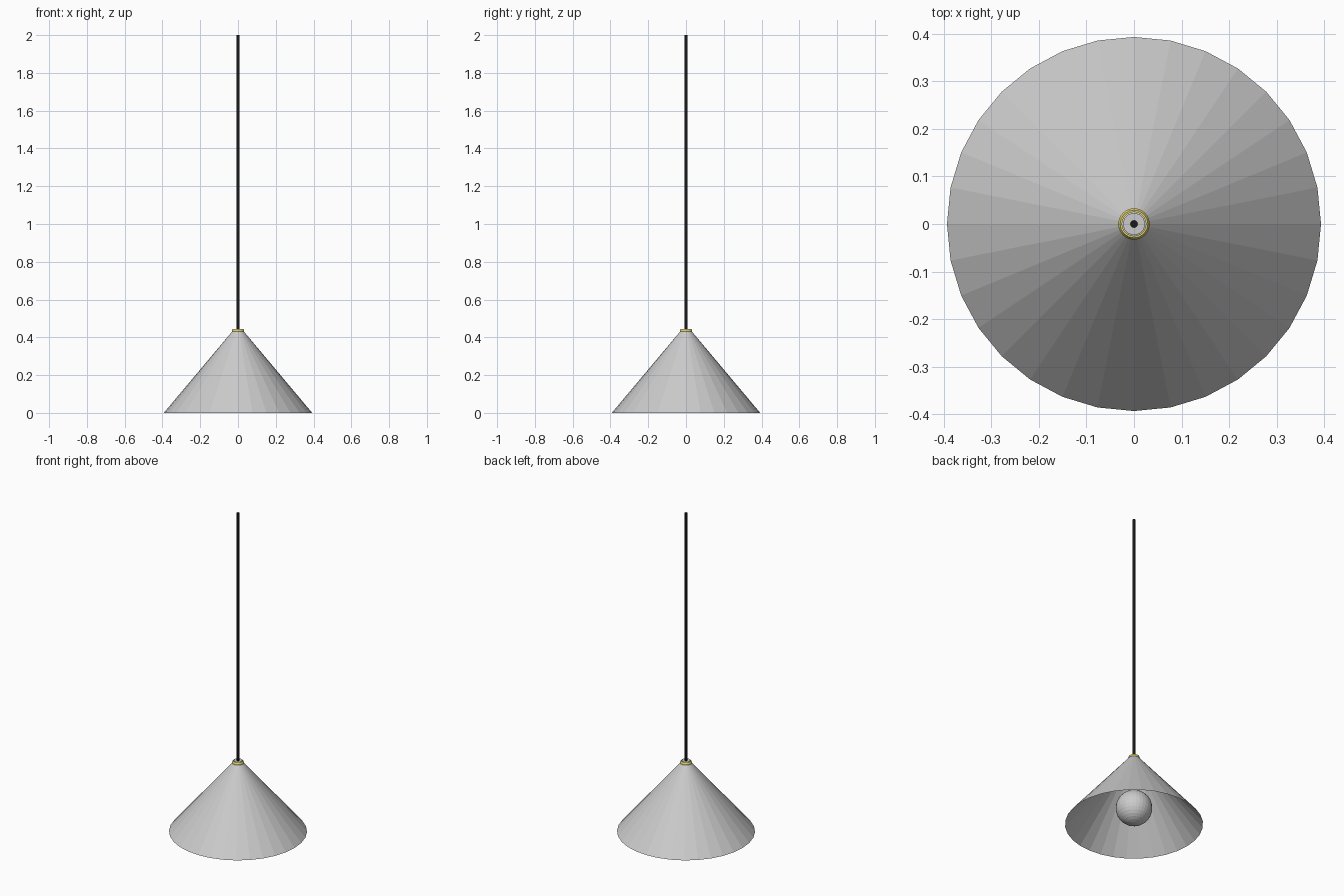
import bpy, math
from mathutils import Matrix

if "Cube" in bpy.data.objects:
    bpy.data.objects.remove(bpy.data.objects["Cube"])

SIDES = 32


def paint(obj, name, color):
    mat = bpy.data.materials.new(name)
    mat.diffuse_color = color
    mat.use_nodes = True
    mat.node_tree.nodes["Principled BSDF"].inputs["Base Color"].default_value = mat.diffuse_color
    obj.data.materials.append(mat)


def lathe(name, profile, closed=False):
    """Revolve (radius, z) points around the z axis; flat faces."""
    verts, faces = [], []
    for r, z in profile:
        for i in range(SIDES):
            a = 2 * math.pi * i / SIDES
            verts.append((r * math.cos(a), r * math.sin(a), z))
    n = len(profile)
    for k in range(n if closed else n - 1):
        a0, b0 = k * SIDES, ((k + 1) % n) * SIDES
        for i in range(SIDES):
            j = (i + 1) % SIDES
            faces.append((a0 + i, a0 + j, b0 + j, b0 + i))
    mesh = bpy.data.meshes.new(name)
    mesh.from_pydata(verts, [], faces)
    obj = bpy.data.objects.new(name, mesh)
    bpy.context.collection.objects.link(obj)
    return obj


def cylinder(name, radius, z0, z1, sides=SIDES):
    bpy.ops.mesh.primitive_cylinder_add(vertices=sides, radius=radius, depth=z1 - z0,
                                        location=(0, 0, (z0 + z1) / 2))
    obj = bpy.context.object
    obj.name = name
    return obj


# Open conical shade, a single thin sheet
lathe("shade", [(0.393, 0.0), (0.030, 0.432)])

# Brass collar around the top of the shade
collar = lathe("collar_ring", [(0.033, 0.430), (0.033, 0.437), (0.029, 0.444),
                               (0.025, 0.444), (0.025, 0.430)], closed=True)
paint(collar, "brass", (0.75, 0.65, 0.15, 1))

# Grey plug inside the collar
cylinder("cap", 0.023, 0.415, 0.445)

# Black hanging cord
cord = cylinder("cord", 0.008, 0.44, 2.0, 16)
paint(cord, "black_cord", (0.01, 0.01, 0.01, 1))

# Socket stem and round bulb under the shade
cylinder("socket", 0.022, 0.19, 0.415)
bpy.ops.mesh.primitive_uv_sphere_add(segments=32, ring_count=16, radius=0.104,
                                     location=(0, 0, 0.106))
bpy.context.object.name = "bulb"
